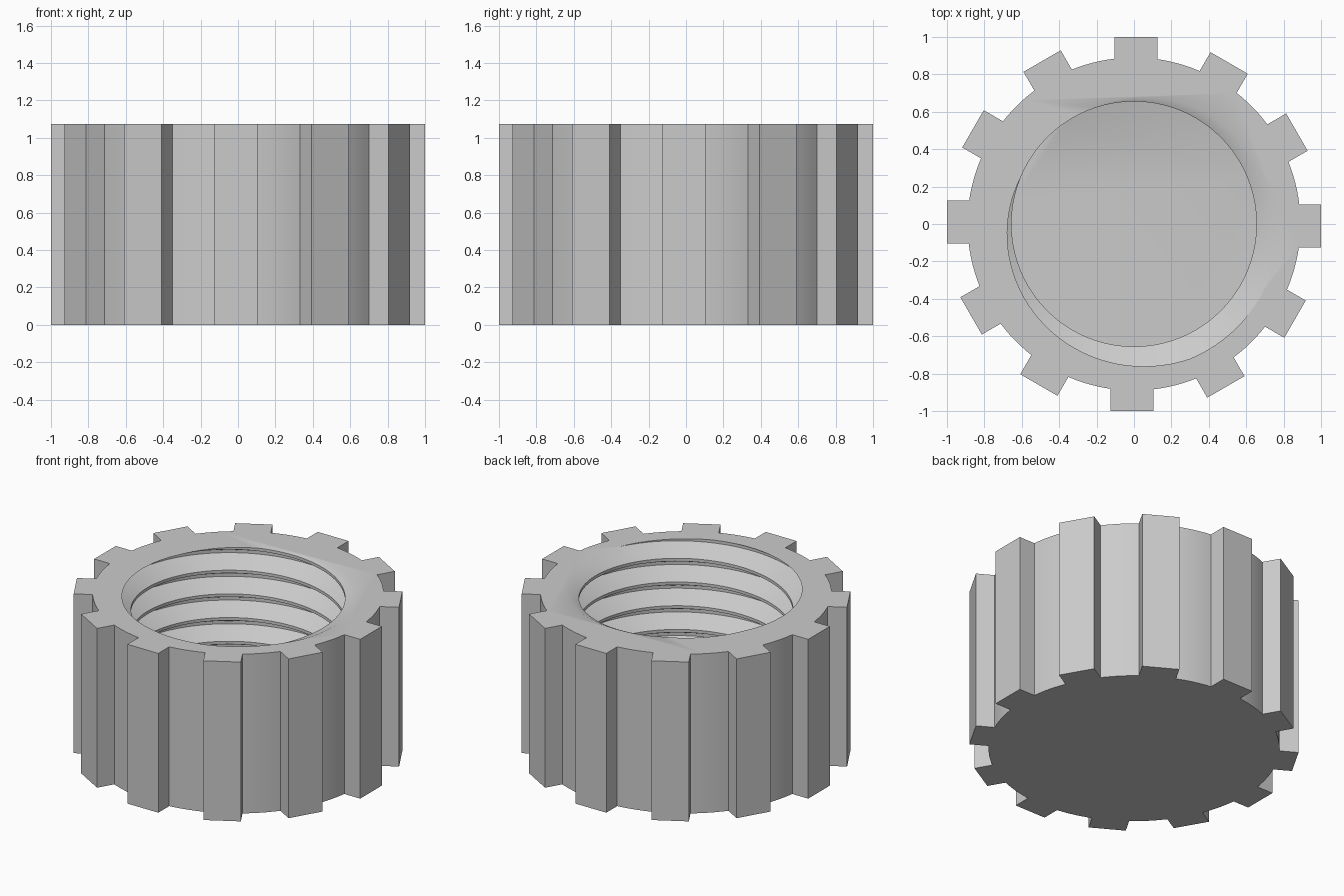
import bpy, bmesh, math

cube = bpy.data.objects.get("Cube")
if cube:
    bpy.data.objects.remove(cube, do_unlink=True)

HEIGHT, FLOOR = 1.075, 0.12
BODY_R, RIB_R, RIBS = 0.89, 1.0, 12
CREST_R, ROOT_R, PITCH = 0.655, 0.78, 0.16
SEG = 96

grey = bpy.data.materials.new("plain grey")
grey.use_nodes = True
grey.diffuse_color = (0.6, 0.6, 0.6, 1)
grey.node_tree.nodes["Principled BSDF"].inputs["Base Color"].default_value = (0.6, 0.6, 0.6, 1)


def make_object(name, bm):
    bmesh.ops.recalc_face_normals(bm, faces=bm.faces[:])
    mesh = bpy.data.meshes.new(name)
    bm.to_mesh(mesh)
    bm.free()
    mesh.materials.append(grey)
    ob = bpy.data.objects.new(name, mesh)
    bpy.context.collection.objects.link(ob)
    return ob


def ribbed_outline():
    """Round outline with square ribs, each slightly off its radius."""
    lo, hi = -0.125, 0.105
    start, end = math.asin(hi / BODY_R), math.tau / RIBS + math.asin(lo / BODY_R)
    points = []
    for i in range(RIBS):
        a = math.tau * i / RIBS
        c, s = math.cos(a), math.sin(a)
        for t in (lo, hi):
            points.append((RIB_R * c - t * s, RIB_R * s + t * c))
        for k in range(7):
            b = a + start + (end - start) * k / 6
            points.append((BODY_R * math.cos(b), BODY_R * math.sin(b)))
    return points


# Ribbed cap body
bm = bmesh.new()
base = bm.faces.new([bm.verts.new((x, y, 0)) for x, y in ribbed_outline()])
extruded = bmesh.ops.extrude_face_region(bm, geom=[base], use_keep_orig=True)
top = [v for v in extruded["geom"] if isinstance(v, bmesh.types.BMVert)]
bmesh.ops.translate(bm, vec=(0, 0, HEIGHT), verts=top)
cap = make_object("threaded_cap", bm)

# Threaded core: one profile swept along a helix, then trimmed and closed
bm = bmesh.new()
profile = [(CREST_R, -0.01), (CREST_R, 0.01), (ROOT_R, 0.07), (ROOT_R, 0.09)]
turns = 10
rows = []
phase = math.radians(135)
for s in range(turns * SEG + 1):
    a = phase + math.tau * s / SEG
    z = HEIGHT + PITCH * (s / SEG - turns + 2)
    rows.append([bm.verts.new((r * math.cos(a), r * math.sin(a), z + dz)) for r, dz in profile])
for s in range(len(rows) - 1):
    p, q = rows[s], rows[s + 1]
    strip = list(zip(p, q))
    if s + 1 + SEG < len(rows):
        strip.append((rows[s + SEG][0], rows[s + 1 + SEG][0]))
    for (a, b), (d, c) in zip(strip, strip[1:]):
        bm.faces.new((a, b, c, d))
for z, up in ((FLOOR, -1), (HEIGHT + 0.05, 1)):
    bmesh.ops.bisect_plane(bm, geom=bm.verts[:] + bm.edges[:] + bm.faces[:], dist=1e-5,
                           plane_co=(0, 0, z), plane_no=(0, 0, up), clear_outer=True)
    rim = [e for e in bm.edges if e.is_boundary and all(abs(v.co.z - z) < 1e-4 for v in e.verts)]
    bmesh.ops.edgeloop_fill(bm, edges=rim)
bmesh.ops.triangulate(bm, faces=bm.faces[:])
core = make_object("thread_cutter", bm)
core.hide_render = True

# Cut the threaded bore
cut = cap.modifiers.new("bore", "BOOLEAN")
cut.operation, cut.solver, cut.object = "DIFFERENCE", "EXACT", core
bpy.context.view_layer.objects.active = cap
bpy.ops.object.select_all(action="DESELECT")
cap.select_set(True)
bpy.ops.object.modifier_apply(modifier=cut.name)
bpy.data.objects.remove(core, do_unlink=True)

bpy.ops.object.shade_smooth_by_angle(angle=math.radians(30))
